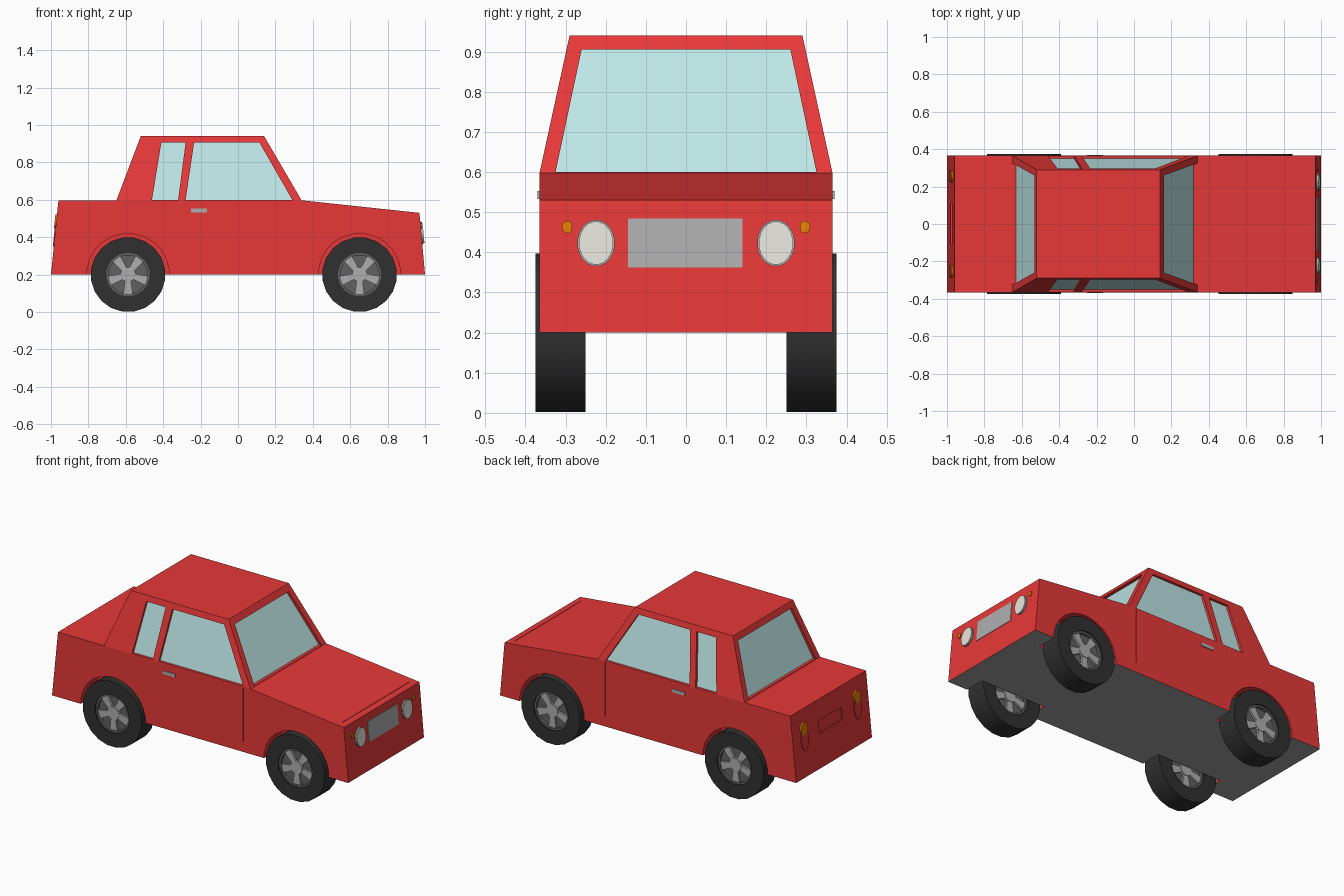
import bpy, bmesh, math

if "Cube" in bpy.data.objects:
    bpy.data.objects.remove(bpy.data.objects["Cube"])


def material(name, r, g, b):
    m = bpy.data.materials.new(name)
    m.diffuse_color = (r, g, b, 1)
    m.use_nodes = True
    m.node_tree.nodes["Principled BSDF"].inputs["Base Color"].default_value = m.diffuse_color
    return m


RED = material("body red", 0.8, 0.04, 0.04)
GLASS = material("window glass", 0.52, 0.8, 0.8)
UNDER = material("underbody grey", 0.35, 0.35, 0.35)
RUBBER = material("tyre rubber", 0.03, 0.03, 0.03)
RIM = material("rim grey", 0.12, 0.12, 0.12)
METAL = material("light metal", 0.43, 0.43, 0.43)
LAMP = material("headlight white", 0.8, 0.79, 0.72)
ORANGE = material("indicator orange", 0.8, 0.22, 0.0)
SHELL = [RED, GLASS, UNDER]


def finish(name, bm, mats):
    bmesh.ops.recalc_face_normals(bm, faces=bm.faces)
    me = bpy.data.meshes.new(name)
    bm.to_mesh(me)
    bm.free()
    for m in mats:
        me.materials.append(m)
    ob = bpy.data.objects.new(name, me)
    bpy.context.collection.objects.link(ob)
    return ob


def add_loft(bm, a, b, end_index=0):
    """Closed solid between two loops; the cap on b gets end_index."""
    va, vb = [bm.verts.new(p) for p in a], [bm.verts.new(p) for p in b]
    n = len(a)
    bm.faces.new(va)
    bm.faces.new(vb).material_index = end_index
    for i in range(n):
        j = (i + 1) % n
        bm.faces.new((va[i], va[j], vb[j], vb[i]))


def loft(name, a, b, mats, end_index=0):
    bm = bmesh.new()
    add_loft(bm, a, b, end_index)
    return finish(name, bm, mats)


def along_y(name, pts, y0, y1, mats):
    return loft(name, [(x, y0, z) for x, z in pts], [(x, y1, z) for x, z in pts], mats)


def rect(u0, u1, v0, v1):
    return [(u0, v0), (u1, v0), (u1, v1), (u0, v1)]


def ellipse(u, v, ru, rv, n=20):
    return [(u + ru * math.cos(2 * math.pi * (i + .5) / n),
             v + rv * math.sin(2 * math.pi * (i + .5) / n)) for i in range(n)]


def cut(ob, cutters):
    for c in cutters:
        md = ob.modifiers.new("cut", 'BOOLEAN')
        md.operation, md.solver, md.object = 'DIFFERENCE', 'EXACT', c
    dg = bpy.context.evaluated_depsgraph_get()
    me = bpy.data.meshes.new_from_object(ob.evaluated_get(dg))
    ob.modifiers.clear()
    ob.data = me
    for c in cutters:
        bpy.data.objects.remove(c)


# surfaces of the nose, tail and cabin as functions of height
def nose(z): return 0.97 + 0.03 * (0.53 - z) / 0.33
def tail(z): return -0.96 - 0.04 * (0.597 - z) / 0.397
def slope(z): return (z - 0.597) / 0.343
def side(z): return 0.365 - 0.075 * slope(z)
def screen(z): return 0.34 - 0.2 * slope(z)
def rear(z): return -0.65 + 0.13 * slope(z)


def x_plate(name, pts, surf, d0, d1, mats, end_index=0):
    """Plate following a sloped nose, tail or window surface, pts are (y, z)."""
    return loft(name, [(surf(z) + d0, y, z) for y, z in pts],
                [(surf(z) + d1, y, z) for y, z in pts], mats, end_index)


WHEELS_X = (-0.588, 0.65)
HW = 0.365

# lower body with wheel wells, door and bonnet seams, number plate recess
body = along_y("body", [(-1, .2), (1, .2), (.97, .53), (.34, .597), (-.96, .597)],
               -HW, HW, SHELL)
cutters = [along_y("hood_seam_cutter", rect(.928, .931, .529, .57), -.32, .32, SHELL),
           x_plate("plate_cutter", rect(-.11, .11, .40, .475), tail, -.03, .006, SHELL)]
for s in (-1, 1):
    for x in WHEELS_X:
        cutters.append(along_y("well_cutter", ellipse(x, .2, .22, .22, 24),
                               s * .24, s * .5, SHELL))
    cutters.append(along_y("door_cutter", rect(.288, .292, .26, .592),
                           s * .36, s * .4, SHELL))
cut(body, cutters)
for f in body.data.polygons:
    if f.normal.z < -0.9 and f.center.z < 0.21:
        f.material_index = 2

# cabin with recessed windows
cabin = loft("cabin", [(x, y, .597) for x, y in rect(-.65, .34, -HW, HW)],
             [(x, y, .94) for x, y in rect(-.52, .14, -.29, .29)], SHELL)
screen_pts = [(-.325, .6), (.325, .6), (.26, .905), (-.26, .905)]
cutters = [x_plate("screen_cutter", screen_pts, screen, .03, -.02, SHELL, 1),
           x_plate("rear_cutter", screen_pts, rear, -.03, .018, SHELL, 1)]
side_windows = ([(-.46, .6), (-.32, .6), (-.28, .905), (-.41, .905)],
                [(-.28, .6), (.29, .6), (.115, .905), (-.235, .905)])
for s in (-1, 1):
    for pts in side_windows:
        cutters.append(loft("window_cutter", [(x, s * (side(z) + .03), z) for x, z in pts],
                            [(x, s * (side(z) - .015), z) for x, z in pts], SHELL, 1))
cut(cabin, cutters)

# grille, lamps and door handles
x_plate("grille", rect(-.145, .141, .362, .484), nose, -.005, .003, [METAL])
for s in (-1, 1):
    x_plate("headlight_rim", ellipse(s * .224, .423, .047, .058), nose, -.005, .008, [METAL])
    x_plate("headlight", ellipse(s * .224, .423, .043, .054), nose, -.005, .012, [LAMP])
    x_plate("front_indicator", ellipse(s * .296, .463, .013, .016, 12), nose, -.005, .006, [ORANGE])
    x_plate("tail_light", ellipse(s * .255, .43, .034, .08), tail, .005, -.005, [RED])
    x_plate("rear_indicator", ellipse(s * .255, .485, .033, .037, 16), tail, .005, -.009, [ORANGE])
    along_y("door_handle", rect(-.25, -.165, .533, .553), s * .36, s * .37, [METAL])


# wheels: ring-shaped tyre and rim edge, disc and five spokes
def ring(name, r0, r1, h, n, mat):
    bm = bmesh.new()
    prof = [(r0, -h), (r1, -h), (r1, h), (r0, h)]
    loops = [[bm.verts.new((x, y, z)) for x, z in ellipse(0, 0, r, r, n)] for r, y in prof]
    for k in range(4):
        a, b = loops[k], loops[(k + 1) % 4]
        for i in range(n):
            j = (i + 1) % n
            bm.faces.new((a[i], a[j], b[j], b[i]))
    return finish(name, bm, [mat])


tyre = ring("tyre", .116, .2, .0625, 20, RUBBER)
edge = ring("rim_edge", .104, .118, .055, 20, RIM)
disc = along_y("rim_disc", ellipse(0, 0, .112, .112), -.038, .038, [RIM])
bm = bmesh.new()
for k in range(5):
    t = math.radians(54 + 72 * k)
    c, sn = math.cos(t), math.sin(t)
    pts = [(u * c - v * sn, u * sn + v * c)
           for u, v in ((.02, -.014), (.108, -.026), (.108, .026), (.02, .014))]
    add_loft(bm, [(x, -.05, z) for x, z in pts], [(x, .05, z) for x, z in pts])
hub = ellipse(0, 0, .04, .04, 15)
add_loft(bm, [(x, -.053, z) for x, z in hub], [(x, .053, z) for x, z in hub])
spokes = finish("wheel_spokes", bm, [METAL])

bpy.ops.object.select_all(action='DESELECT')
tyre.select_set(True)
bpy.context.view_layer.objects.active = tyre
bpy.ops.object.shade_smooth_by_angle(angle=math.radians(30))

for part in (tyre, edge, disc, spokes):
    places = [(x, s * .3125, .2) for x in WHEELS_X for s in (-1, 1)]
    part.location = places[0]
    for p in places[1:]:
        copy = part.copy()
        copy.location = p
        bpy.context.collection.objects.link(copy)
